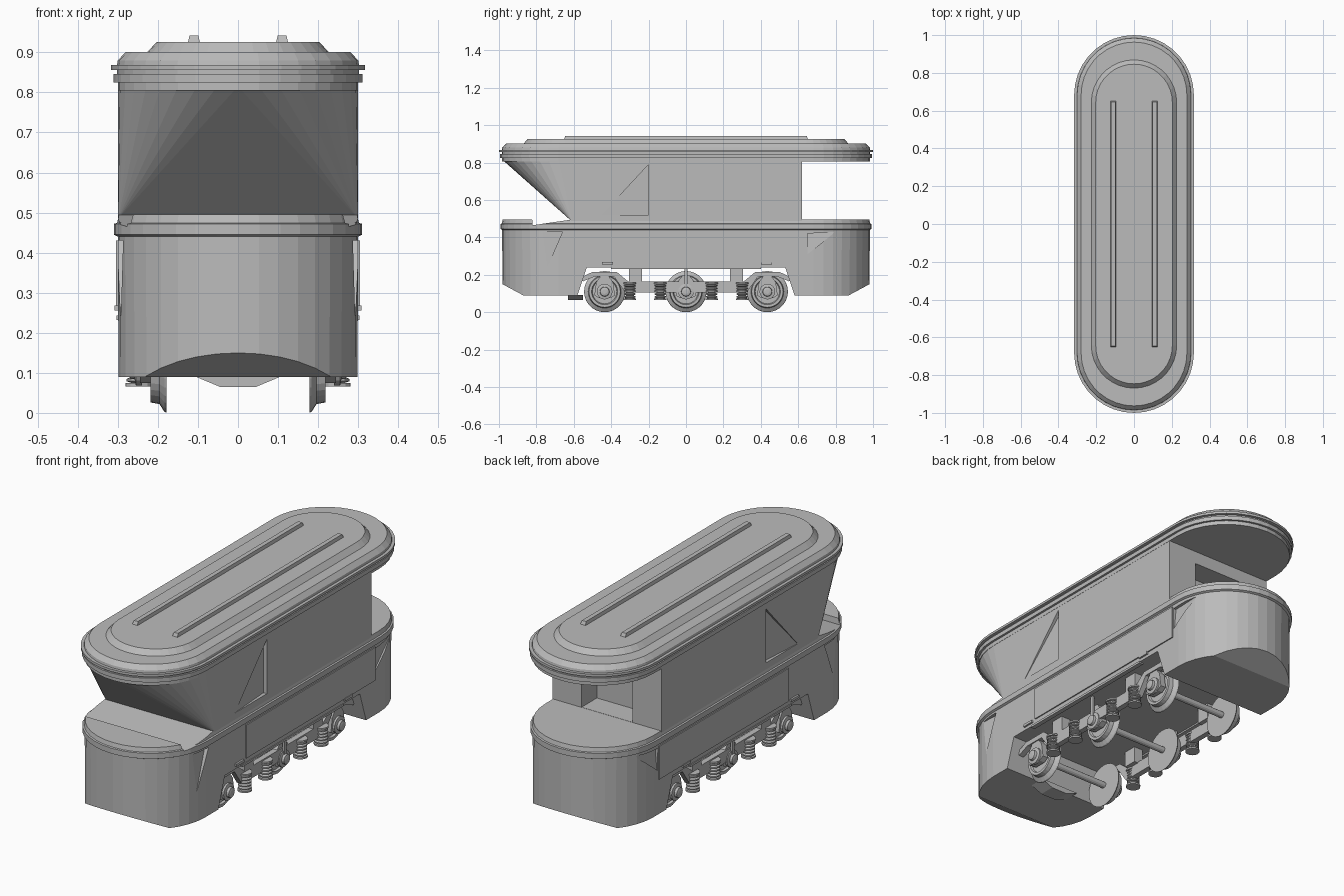
import bpy, bmesh
from math import sin, cos, pi

if "Cube" in bpy.data.objects:
    bpy.data.objects.remove(bpy.data.objects["Cube"], do_unlink=True)

# One plain grey for everything
grey = bpy.data.materials.new("plain_grey")
grey.use_nodes = True
grey.diffuse_color = (0.5, 0.5, 0.5, 1)
bsdf = next(n for n in grey.node_tree.nodes if n.type == 'BSDF_PRINCIPLED')
bsdf.inputs["Base Color"].default_value = grey.diffuse_color


def finish(name, bm):
    bmesh.ops.recalc_face_normals(bm, faces=bm.faces[:])
    mesh = bpy.data.meshes.new(name)
    bm.to_mesh(mesh)
    bm.free()
    mesh.materials.append(grey)
    ob = bpy.data.objects.new(name, mesh)
    bpy.context.collection.objects.link(ob)
    return ob


def loft(name, rings):
    """Skin equal-sized rings of points and cap both ends."""
    bm = bmesh.new()
    loops = [[bm.verts.new(p) for p in ring] for ring in rings]
    n = len(loops[0])
    for a, b in zip(loops, loops[1:]):
        for i in range(n):
            j = (i + 1) % n
            bm.faces.new((a[i], a[j], b[j], b[i]))
    bm.faces.new(loops[0])
    bm.faces.new(loops[-1])
    return finish(name, bm)


def hull(name, points):
    bm = bmesh.new()
    for p in points:
        bm.verts.new(p)
    bmesh.ops.convex_hull(bm, input=bm.verts[:])
    return finish(name, bm)


def prism(name, outline, x0, x1):
    """Side outline of (y, z) points extruded across x."""
    return loft(name, [[(x, y, z) for y, z in outline] for x in (x0, x1)])


def box(name, x0, x1, y0, y1, z0, z1):
    return prism(name, [(y0, z0), (y1, z0), (y1, z1), (y0, z1)], x0, x1)


def stadium(r, z, c=0.683, steps=18):
    """Rounded plan outline: half width r, arc centres at y = +-c."""
    arc = [pi * i / steps for i in range(steps + 1)]
    return ([(r * cos(t), c + r * sin(t), z) for t in arc] +
            [(-r * cos(t), -c - r * sin(t), z) for t in arc])


def turned_x(name, profile, y, z, side, n=28):
    """Lathe of (x, radius) pairs about a line parallel to x."""
    return loft(name, [[(side * x, y + r * cos(2 * pi * i / n), z + r * sin(2 * pi * i / n))
                        for i in range(n)] for x, r in profile])


def turned_z(name, profile, x, y, n=14):
    """Lathe of (z, radius) pairs about a vertical line."""
    return loft(name, [[(x + r * cos(2 * pi * i / n), y + r * sin(2 * pi * i / n), z)
                        for i in range(n)] for z, r in profile])


def combine(ob, tool, operation):
    mod = ob.modifiers.new(operation, 'BOOLEAN')
    mod.operation, mod.object, mod.solver = operation, tool, 'EXACT'
    bpy.context.view_layer.objects.active = ob
    bpy.ops.object.modifier_apply(modifier=mod.name)
    bpy.data.objects.remove(tool, do_unlink=True)


# Lower hull: rounded plan with a rim, trimmed by the side outline
lower = loft("lower_hull", [stadium(r, z) for r, z in (
    (0.298, 0.05), (0.3, 0.44), (0.31, 0.445), (0.31, 0.472), (0.302, 0.474), (0.297, 0.495))])
outline = [(-1.1, 0.15), (-0.982, 0.15), (-0.87, 0.09), (-0.58, 0.09), (-0.53, 0.24),
           (0.53, 0.24), (0.58, 0.09), (0.87, 0.09), (0.982, 0.15), (1.1, 0.15),
           (1.1, 0.6), (-0.62, 0.6), (-0.62, 0.494), (-0.82, 0.465), (-0.83, 0.6), (-1.1, 0.6)]
combine(lower, prism("trim", outline, -0.5, 0.5), 'INTERSECT')

# Slanted creases in the hull sides behind the rounded ends
for s in (-1, 1):
    combine(lower, hull("crease_cutter", [(s * x, y, z) for x, y, z in (
        (0.28, -0.66, 0.43), (0.29, -0.82, 0.43), (0.295, -0.76, 0.2),
        (0.34, -0.66, 0.43), (0.34, -0.82, 0.43), (0.34, -0.76, 0.2))]), 'DIFFERENCE')
    combine(lower, hull("crease_cutter", [(s * x, y, z) for x, y, z in (
        (0.285, 0.65, 0.42), (0.295, 0.65, 0.31), (0.28, 0.8, 0.43),
        (0.34, 0.65, 0.42), (0.34, 0.65, 0.31), (0.34, 0.8, 0.43))]), 'DIFFERENCE')

# Upper cabin: straight sides, flat back, front flaring out to the rounded roof
front_arc = [p for p in stadium(0.299, 0.815) if p[1] < 0]
corners = [(s * 0.299, y, z) for s in (-1, 1)
           for y, z in ((-0.61, 0.485), (0.62, 0.485), (0.62, 0.815))]
cabin = hull("upper_cabin", front_arc + corners)
combine(cabin, box("doorway_cutter", -0.14, 0.14, 0.5, 0.7, 0.496, 0.74), 'DIFFERENCE')
for s in (-1, 1):
    combine(cabin, hull("side_recess_cutter", [(s * x, y, z) for x, y, z in (
        (0.28, -0.2, 0.79), (0.28, -0.2, 0.52), (0.298, -0.45, 0.52),
        (0.33, -0.2, 0.79), (0.33, -0.2, 0.52), (0.33, -0.45, 0.52))]), 'DIFFERENCE')

# Roof: stacked bands, bevelled shoulder and raised centre
loft("roof", [stadium(r, z) for r, z in (
    (0.3, 0.805), (0.3, 0.825), (0.311, 0.825), (0.311, 0.846), (0.302, 0.846),
    (0.302, 0.856), (0.317, 0.856), (0.317, 0.868), (0.302, 0.868), (0.3, 0.88), (0.28, 0.901))])
loft("roof_centre", [stadium(r, z, 0.643) for r, z in ((0.228, 0.895), (0.226, 0.901), (0.203, 0.926))])

# Middle wheel-set underside and front bottom block
hull("front_bottom_block", [(s * x, y, z) for s in (-1, 1) for y in (-0.63, -0.55)
                            for x, z in ((0.11, 0.092), (0.045, 0.065))])

WHEELS = (-0.435, 0, 0.435)
wheel_z = 0.11
for s, side in ((1, "left"), (-1, "right")):
    # Roof rib
    hull(side + "_roof_rib", [(s * 0.11 + x, y, z) for t in (-1, 1) for x, y, z in (
        (t * 0.016, -0.655, 0.92), (t * 0.016, 0.655, 0.92),
        (t * 0.011, -0.645, 0.942), (t * 0.011, 0.645, 0.942))])

    # Raised side panel, ledge and small lamp blocks
    box(side + "_side_panel", s * 0.295, s * 0.305, -0.37, 0.645, 0.265, 0.43)
    box(side + "_skirt_strip", s * 0.28, s * 0.303, -0.4, 0.4, 0.232, 0.243)
    for y in (-0.42, 0.43):
        box(side + "_step", s * 0.29, s * 0.308, y - 0.03, y + 0.03, 0.255, 0.268)

    # Sprung side frame, arched over the end wheels
    top = [(-0.565, 0.185), (-0.5, 0.215), (-0.37, 0.215), (-0.31, 0.165)]
    low = [(-0.07, 0.105), (-0.325, 0.105), (-0.385, 0.19), (-0.49, 0.19), (-0.55, 0.165)]
    frame = (top + [(-y, z) for y, z in reversed(top)] +
             [(-y, z) for y, z in reversed(low)] + low)
    prism(side + "_side_frame", frame, s * 0.222, s * 0.25)
    box(side + "_centre_hanger", s * 0.25, s * 0.262, -0.008, 0.008, 0.12, 0.245)
    for y in (-0.27, 0.27):
        box(side + "_frame_bracket", s * 0.2, s * 0.25, y - 0.035, y + 0.035, 0.16, 0.25)

    for y in WHEELS:
        # Flanged wheel with dished face
        turned_x(side + "_wheel", [(0.178, 0.03), (0.178, 0.11), (0.184, 0.107), (0.196, 0.088),
                                   (0.218, 0.084), (0.218, 0.07), (0.208, 0.065), (0.208, 0.03)],
                 y, wheel_z, s)
        # Axle box with round cover
        prism(side + "_axle_box", [(y - 0.055, 0.09), (y - 0.03, 0.075), (y + 0.03, 0.075),
                                   (y + 0.055, 0.09), (y + 0.045, 0.16), (y + 0.02, 0.195),
                                   (y - 0.02, 0.195), (y - 0.045, 0.16)], s * 0.215, s * 0.245)
        turned_x(side + "_axle_cover", [(0.24, 0.042), (0.255, 0.042), (0.258, 0.026),
                                        (0.27, 0.024), (0.273, 0.012)], y, wheel_z, s, 16)

    # Coil springs between seats
    for y in (-0.3, -0.137, 0.137, 0.3):
        coil = [(0.066, 0.034), (0.074, 0.034)]
        for k in range(5):
            z = 0.075 + k * 0.015
            coil += [(z, 0.02), (z + 0.004, 0.031), (z + 0.01, 0.031), (z + 0.014, 0.02)]
        coil += [(0.15, 0.034), (0.158, 0.034)]
        turned_z(side + "_spring", coil, s * 0.247, y)

# Axles across
for y in WHEELS:
    turned_x("axle", [(-0.2, 0.016), (0.2, 0.016)], y, wheel_z, 1, 12)
